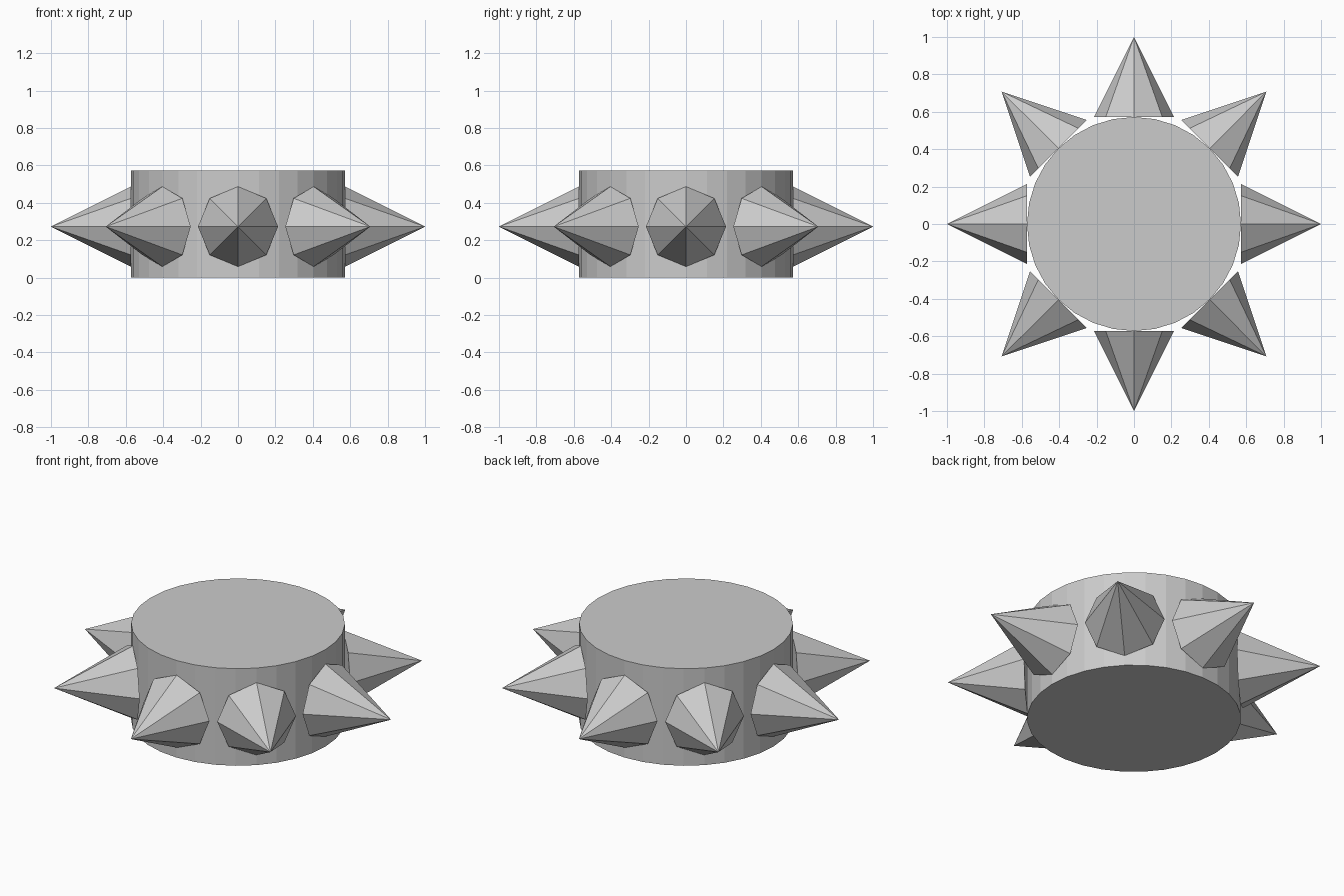
import bpy
from math import pi, cos, sin
from mathutils import Matrix

if "Cube" in bpy.data.objects:
    bpy.data.objects.remove(bpy.data.objects["Cube"])

RADIUS, HEIGHT = 0.572, 0.573        # central drum
SPIKE_R, SPIKE_Z, TIP = 0.214, 0.273, 1.0

# drum
bpy.ops.mesh.primitive_cylinder_add(vertices=32, radius=RADIUS, depth=HEIGHT,
                                    location=(0, 0, HEIGHT / 2))
bpy.context.object.name = "drum"

# eight octagonal spikes pointing outward around the drum
length = TIP - RADIUS
for i in range(8):
    a = i * pi / 4
    bpy.ops.mesh.primitive_cone_add(vertices=8, radius1=SPIKE_R, radius2=0, depth=length)
    spike = bpy.context.object
    spike.name = f"spike_{i + 1}"
    mid = RADIUS + length / 2
    spike.matrix_world = (Matrix.Translation((mid * cos(a), mid * sin(a), SPIKE_Z))
                          @ Matrix.Rotation(a, 4, 'Z') @ Matrix.Rotation(pi / 2, 4, 'Y'))
